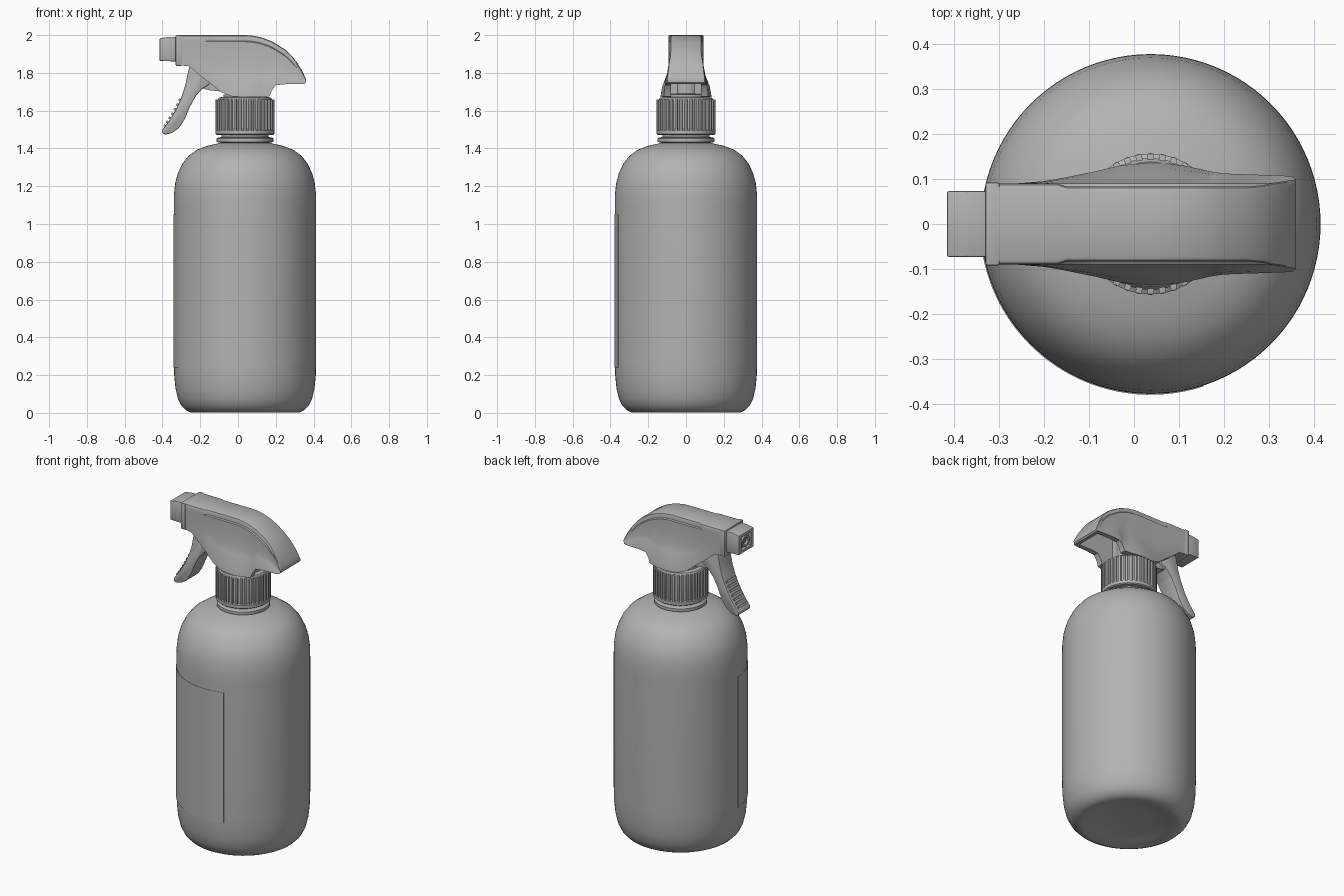
import bpy, bmesh, math
from mathutils import Matrix

if "Cube" in bpy.data.objects:
    bpy.data.objects.remove(bpy.data.objects["Cube"])

CX = 0.037  # axis of the bottle

mat = bpy.data.materials.new("plain grey")
mat.use_nodes = True
GREY = (0.45, 0.45, 0.45, 1)
mat.diffuse_color = GREY
mat.node_tree.nodes["Principled BSDF"].inputs["Base Color"].default_value = GREY


def finish(name, bm, angle=30):
    bmesh.ops.recalc_face_normals(bm, faces=bm.faces)
    me = bpy.data.meshes.new(name)
    bm.to_mesh(me)
    bm.free()
    me.materials.append(mat)
    ob = bpy.data.objects.new(name, me)
    bpy.context.collection.objects.link(ob)
    smooth(ob, angle)
    return ob


def smooth(ob, angle):
    bpy.ops.object.select_all(action='DESELECT')
    ob.select_set(True)
    bpy.context.view_layer.objects.active = ob
    bpy.ops.object.shade_smooth_by_angle(angle=math.radians(angle))


def lathe(name, profile, steps=64, angle=30):
    """Spin (radius, z) points round the bottle axis."""
    bm = bmesh.new()
    vs = [bm.verts.new((CX + r, 0, z)) for r, z in profile]
    es = [bm.edges.new(p) for p in zip(vs, vs[1:])]
    bmesh.ops.spin(bm, geom=vs + es, cent=(CX, 0, 0), axis=(0, 0, 1),
                   angle=math.tau, steps=steps)
    bmesh.ops.remove_doubles(bm, verts=bm.verts, dist=1e-5)
    return finish(name, bm, angle)


def prism(name, pts, half, bevel=0.0):
    """Extrude an (x, z) outline across the width."""
    bm = bmesh.new()
    f = bm.faces.new([bm.verts.new((x, -half, z)) for x, z in pts])
    ext = bmesh.ops.extrude_face_region(bm, geom=[f])
    for v in ext["geom"]:
        if isinstance(v, bmesh.types.BMVert):
            v.co.y = half
    if bevel:
        bmesh.ops.bevel(bm, geom=bm.edges[:], offset=bevel, segments=2,
                        affect='EDGES', profile=0.5)
    return finish(name, bm)


def box_pts(x0, x1, z0, z1):
    return [(x0, z0), (x1, z0), (x1, z1), (x0, z1)]


def cut(ob, cutter):
    m = ob.modifiers.new("cut", 'BOOLEAN')
    m.operation, m.object, m.solver = 'DIFFERENCE', cutter, 'EXACT'
    cutter.hide_render = True
    bpy.context.view_layer.objects.active = ob
    bpy.ops.object.modifier_apply(modifier=m.name)
    bpy.data.objects.remove(cutter)
    smooth(ob, 30)


# Bottle with dished base, round shoulder and neck bead
lathe("bottle", [(0, .03), (.12, .027), (.22, .015), (.265, .001), (.29, .003),
                 (.315, .016), (.338, .04), (.355, .075), (.368, .13), (.375, .2),
                 (.377, .28), (.377, 1.1), (.376, 1.16), (.369, 1.22), (.355, 1.27),
                 (.33, 1.322), (.298, 1.362), (.255, 1.393), (.2, 1.414),
                 (.15, 1.425), (.13, 1.43), (.15, 1.434), (.15, 1.452),
                 (.143, 1.458), (.125, 1.46), (.125, 1.48), (0, 1.48)], 96)

# Thin wrap-round label
bm = bmesh.new()
a0, a1, n = math.radians(184), math.radians(288), 32
loops = []
for z in (0.24, 1.05):
    for r in (0.375, 0.379):
        loops.append([bm.verts.new((CX + r * math.cos(a0 + (a1 - a0) * i / n),
                                    r * math.sin(a0 + (a1 - a0) * i / n), z))
                      for i in range(n + 1)])
ring = [loops[0], loops[1], loops[3], loops[2]]
for k in range(4):
    p, q = ring[k], ring[(k + 1) % 4]
    for i in range(n):
        bm.faces.new((p[i], p[i + 1], q[i + 1], q[i]))
for i in (0, n):
    bm.faces.new([l[i] for l in ring])
finish("label", bm)

# Screw cap with ribs
lathe("cap", [(0, 1.472), (.15, 1.472), (.156, 1.477), (.156, 1.496), (.146, 1.502),
              (.146, 1.655), (.138, 1.668), (.125, 1.672), (0, 1.672)])
bm = bmesh.new()
for i in range(36):
    m = (Matrix.Translation((CX, 0, 1.577)) @ Matrix.Rotation(math.tau * i / 36, 4, 'Z')
         @ Matrix.Translation((.148, 0, 0)) @ Matrix.Diagonal((.018, .014, .166, 1)))
    c = bmesh.ops.create_cube(bm, size=1, matrix=m)
    out = [e for e in {e for v in c["verts"] for e in v.link_edges}
           if all((v.co.x - CX) ** 2 + v.co.y ** 2 > .15 ** 2 for v in e.verts)]
    bmesh.ops.bevel(bm, geom=out, offset=.004, segments=2, affect='EDGES', profile=.5)
finish("cap_ribs", bm)

# Stem between the cap and the spray head
lathe("stem", [(0, 1.66), (.115, 1.66), (.115, 1.685), (.07, 1.69), (.07, 1.88), (0, 1.88)], 32)

# Spray head shell: stations of (x, top z, bottom z, bottom half width, side step)
stations = [(-.305, 2, 1.84, .09, 0), (-.26, 2, 1.835, .09, 0), (-.2, 2, 1.785, .095, 0),
            (-.17, 2, 1.762, .1, 0), (-.15, 2, 1.748, .104, .007),
            (-.085, 2, 1.695, .117, .007), (-.03, 2, 1.675, .13, .007),
            (.037, 2, 1.672, .136, .007), (.07, 1.998, 1.672, .135, .007),
            (.12, 1.989, 1.672, .128, .007), (.167, 1.972, 1.675, .117, .007),
            (.178, 1.967, 1.705, .115, .007), (.2, 1.955, 1.735, .112, .007),
            (.25, 1.923, 1.74, .11, .007), (.285, 1.89, 1.74, .109, .004),
            (.31, 1.858, 1.74, .108, 0), (.335, 1.82, 1.74, .107, 0),
            (.352, 1.785, 1.742, .105, 0), (.36, 1.766, 1.75, .098, 0)]
bm = bmesh.new()
rings = []
for x, zt, zb, wb, s in stations:
    h = zt - zb
    c = min(.012, h * .2)
    zs = zt - min(.03, h * .3)
    w = .09 if x < .3 else .09 + (x - .3) * .15
    half = [(w - s - .012, zt), (w - s - .003, zt - c * .35), (w - s, zt - c),
            (w - s, zs), (w, zs - min(.005, h * .1)), (w, zb + (zs - zb) * .52),
            (w + (wb - w) * .3, zb + (zs - zb) * .38),
            (w + (wb - w) * .75, zb + (zs - zb) * .2), (wb, zb)]
    sec = half + [(-y, z) for y, z in reversed(half)]
    rings.append([bm.verts.new((x, y, z)) for y, z in sec])
for p, q in zip(rings, rings[1:]):
    for i in range(len(p)):
        j = (i + 1) % len(p)
        bm.faces.new((p[i], p[j], q[j], q[i]))
bm.faces.new(rings[0])
bm.faces.new(rings[-1])
head = finish("spray_head", bm)
cut(head, prism("tail_pocket", [(.09, 1.6), (.09, 1.87), (.2, 1.88), (.26, 1.84),
                                (.335, 1.755), (.335, 1.6)], .08))
cut(head, prism("trigger_pocket", box_pts(-.24, -.05, 1.6, 1.86), .07))

# Collar and square nozzle with a recessed outlet
prism("nozzle_collar", box_pts(-.33, -.298, 1.837, 2.0), .092, .005)
nozzle = prism("nozzle", [(-.415, 1.864), (-.32, 1.86), (-.32, 1.99), (-.372, 1.99),
                          (-.415, 1.982)], .073, .004)
cut(nozzle, prism("nozzle_recess", box_pts(-.45, -.395, 1.882, 1.966), .048))


def tube(name, x0, x1, r_out, r_in, z):
    """Open-fronted tube along x, closed at the back."""
    bm = bmesh.new()
    vs = [bm.verts.new((x, 0, z + r)) for x, r in
          ((x1, r_out), (x0, r_out), (x0, r_in), (x1, r_in), (x1, 0))]
    es = [bm.edges.new(p) for p in zip(vs, vs[1:])]
    bmesh.ops.spin(bm, geom=vs + es, cent=(0, 0, z), axis=(1, 0, 0),
                   angle=math.tau, steps=24)
    bmesh.ops.remove_doubles(bm, verts=bm.verts, dist=1e-5)
    finish(name, bm)


tube("outlet_ring", -.412, -.39, .036, .022, 1.924)
tube("outlet_tip", -.405, -.39, .012, .005, 1.924)

# Trigger lever, its grip ridges and the inner arm
prism("trigger", [(-.25, 1.86), (-.268, 1.79), (-.28, 1.73), (-.3, 1.67), (-.327, 1.61),
                  (-.362, 1.55), (-.402, 1.497), (-.402, 1.482), (-.385, 1.473),
                  (-.35, 1.482), (-.312, 1.508), (-.282, 1.555), (-.255, 1.62),
                  (-.225, 1.675), (-.19, 1.715), (-.15, 1.74), (-.15, 1.86)], .06, .006)
prism("trigger_arm", [(-.2, 1.72), (-.15, 1.708), (-.06, 1.698), (-.06, 1.78), (-.2, 1.8)], .045)
for i in range(7):
    t = i / 6
    x, z = -.388 + .08 * t, 1.517 + .137 * t - .018 * t * (1 - t)
    prism("grip_ridge_%d" % (i + 1), [(x - .008, z), (x + .012, z - .012),
                                      (x + .018, z), (x - .002, z + .011)], .045)
